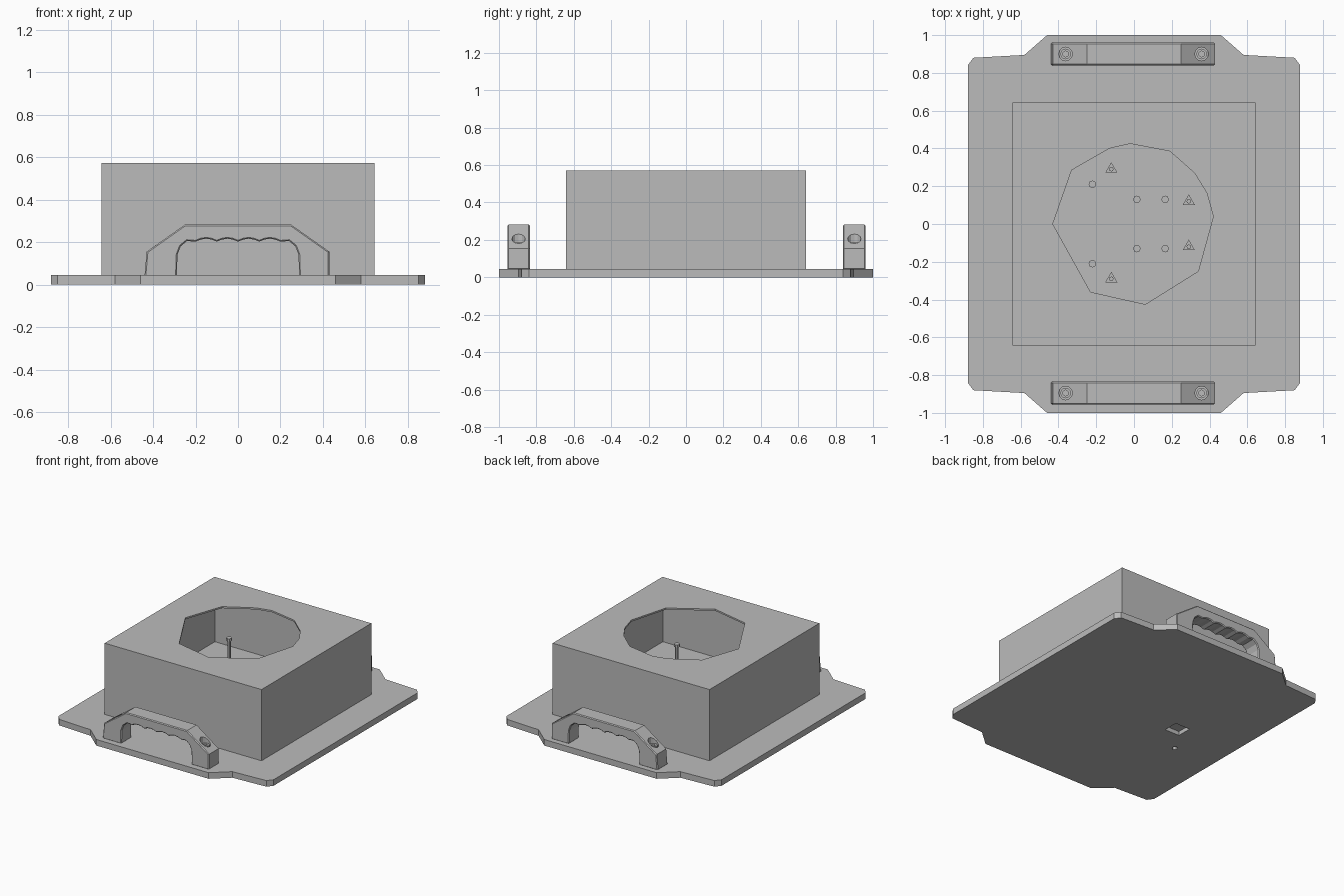
import bpy
import bmesh
import math
from mathutils import Matrix

default = bpy.data.objects.get("Cube")
if default:
    bpy.data.objects.remove(default, do_unlink=True)

grey = bpy.data.materials.new("plain_grey")
grey.use_nodes = True
GREY = (0.5, 0.5, 0.5, 1)
grey.diffuse_color = GREY
grey.node_tree.nodes["Principled BSDF"].inputs["Base Color"].default_value = GREY


def finish(name, bm):
    bmesh.ops.recalc_face_normals(bm, faces=bm.faces)
    mesh = bpy.data.meshes.new(name)
    bm.to_mesh(mesh)
    bm.free()
    mesh.materials.append(grey)
    obj = bpy.data.objects.new(name, mesh)
    bpy.context.collection.objects.link(obj)
    return obj


def prism(name, points, low, high, axis="z"):
    """Extrude an outline along z, or an x-z outline along y."""
    bm = bmesh.new()
    place = (lambda p: (p[0], p[1], low)) if axis == "z" else (lambda p: (p[0], low, p[1]))
    face = bm.faces.new([bm.verts.new(place(p)) for p in points])
    ext = bmesh.ops.extrude_face_region(bm, geom=[face])
    shift = (0, 0, high - low) if axis == "z" else (0, high - low, 0)
    verts = [v for v in ext["geom"] if isinstance(v, bmesh.types.BMVert)]
    bmesh.ops.translate(bm, verts=verts, vec=shift)
    return finish(name, bm)


def block(name, x0, x1, y0, y1, z0, z1):
    return prism(name, [(x0, y0), (x1, y0), (x1, y1), (x0, y1)], z0, z1)


def cylinder(name, x, y, z0, z1, radius, sides):
    bm = bmesh.new()
    bmesh.ops.create_cone(bm, cap_ends=True, segments=sides, radius1=radius, radius2=radius,
                          depth=z1 - z0, matrix=Matrix.Translation((x, y, (z0 + z1) / 2)))
    return finish(name, bm)


def apply(obj, mod):
    bpy.context.view_layer.objects.active = obj
    bpy.ops.object.modifier_apply(modifier=mod.name)


def cut(obj, cutter):
    cutter.hide_render = True
    mod = obj.modifiers.new("cut", "BOOLEAN")
    mod.operation = "DIFFERENCE"
    mod.solver = "EXACT"
    mod.object = cutter
    apply(obj, mod)
    bpy.data.objects.remove(cutter, do_unlink=True)


# Base plate with a tab at the front and back
quarter = [(0.88, 0.84), (0.85, 0.88), (0.58, 0.895), (0.46, 1.0)]
outline = quarter + [(-x, y) for x, y in reversed(quarter)]
outline += [(-x, -y) for x, y in outline]
plate = prism("base_plate", outline, 0, 0.045)
cut(plate, block("slot_cutter", -0.46, -0.34, -0.08, 0.03, -0.1, 0.03))
cut(plate, cylinder("drain_cutter", -0.55, -0.23, -0.1, 0.03, 0.02, 6))

# Hollow housing with a faceted opening in its top
S, WALL = 0.642, 0.012
housing = block("housing", -S, S, -S, S, 0.04, 0.572)
inner = S - WALL
cut(housing, block("cavity_cutter", -inner, inner, -inner, inner, 0.1, 0.572 - WALL))
opening = [(-0.43, 0), (-0.33, 0.285), (-0.13, 0.4), (-0.02, 0.425), (0.19, 0.385),
           (0.32, 0.27), (0.385, 0.165), (0.42, 0.04), (0.34, -0.25), (0.06, -0.425),
           (-0.23, -0.36)]
cut(housing, prism("opening_cutter", opening, 0.4, 0.8))

# Shallow pad and fasteners on the housing floor
block("floor_pad", -0.5, -0.15, -0.19, 0.19, 0.095, 0.106)
for side in (-1, 1):
    for x, y in [(-0.22, 0.21), (0.015, 0.13), (0.165, 0.13)]:
        tall = (x < 0 and side > 0) or (x > 0.1 and side < 0)
        top = 0.4 if tall else 0.16
        cylinder("floor_pin", x, y * side, 0.095, top, 0.012, 8)
        cylinder("floor_pin_head", x, y * side, top - 0.02, top, 0.02, 8)
    for x, y in [(-0.12, 0.29), (0.29, 0.12)]:
        cylinder("triangular_foot", x, y * side, 0.095, 0.13, 0.037, 3)
        cylinder("foot_stud", x, y * side, 0.125, 0.15, 0.012, 8)

# Handle profile: sloped shoulders outside, finger scallops inside
outer = [(-0.44, 0.04), (-0.43, 0.155), (-0.25, 0.282),
         (0.25, 0.282), (0.43, 0.155), (0.43, 0.04)]
grip = []
for i in range(17):
    t = i / 4
    grip.append((0.2 - 0.1 * t, 0.202 + 0.014 * abs(math.sin(math.pi * t))))
leg = [(0.288, 0.04), (0.285, 0.14), (0.27, 0.18), (0.24, 0.205)]
handle_profile = outer + leg + grip + [(-x, z) for x, z in reversed(leg)]

for name, y in [("front", -0.895), ("back", 0.9)]:
    handle = prism(name + "_handle", handle_profile, y - 0.06, y + 0.06, "y")
    bevel = handle.modifiers.new("soft_edges", "BEVEL")
    bevel.width = 0.006
    bevel.segments = 1
    bevel.limit_method = "ANGLE"
    bevel.angle_limit = math.radians(60)
    apply(handle, bevel)
    # Counterbored socket screws in the shoulders
    for x in (-0.362, 0.358):
        cut(handle, cylinder("bore_cutter", x, y, 0.15, 0.4, 0.036, 12))
        screw = cylinder(name + "_handle_screw", x, y, 0.14, 0.185, 0.028, 12)
        cut(screw, cylinder("socket_cutter", x, y, 0.165, 0.3, 0.016, 6))
